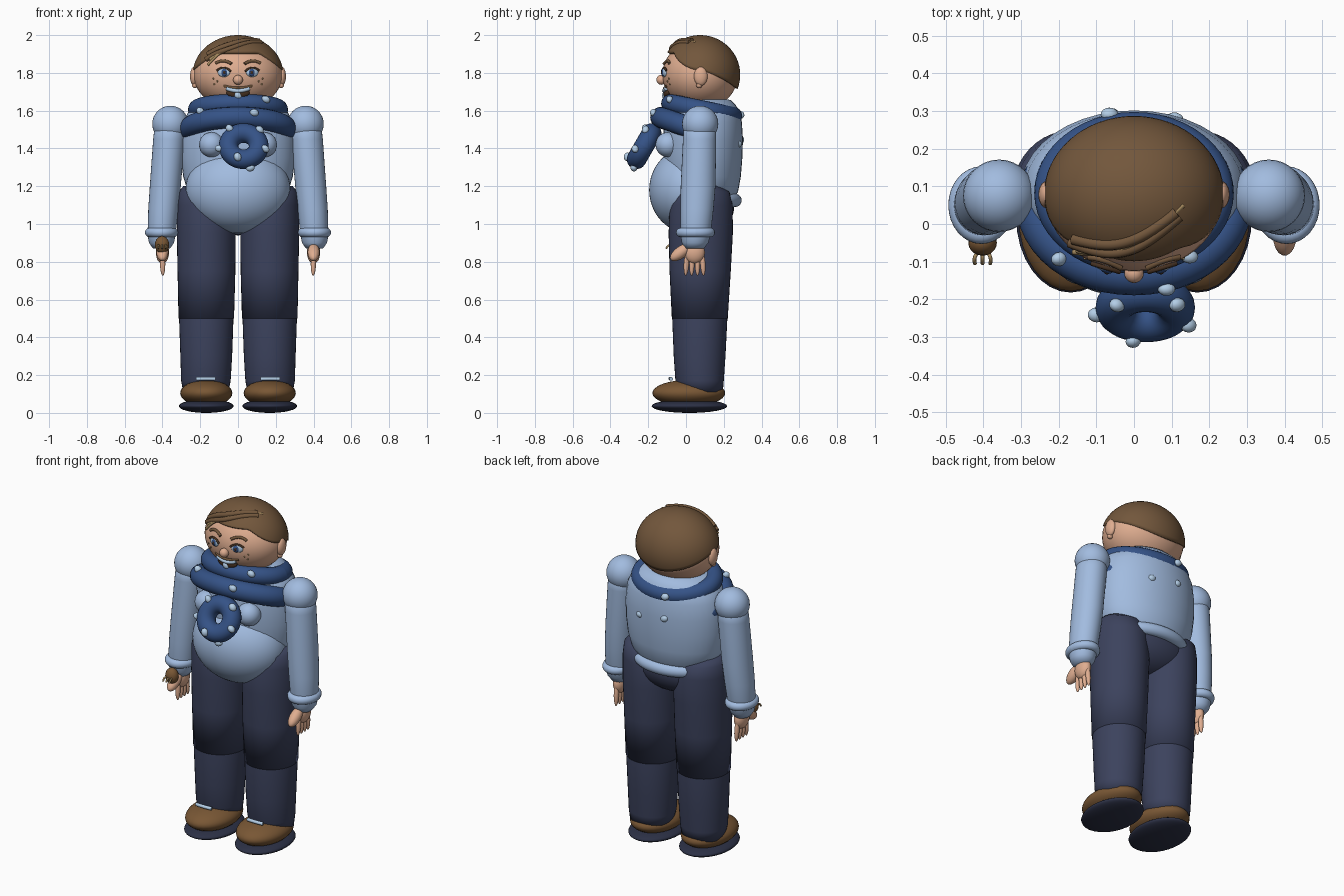
import bpy, bmesh, math
from mathutils import Vector, Matrix

if "Cube" in bpy.data.objects:
    bpy.data.objects.remove(bpy.data.objects["Cube"])


def mat(name, r, g, b):
    m = bpy.data.materials.new(name)
    m.use_nodes = True
    m.diffuse_color = (r, g, b, 1)
    m.node_tree.nodes["Principled BSDF"].inputs["Base Color"].default_value = (r, g, b, 1)
    return m


SHIRT = mat("shirt blue", .36, .50, .74)
PANTS = mat("trouser navy", .045, .055, .11)
SCARF = mat("scarf blue", .035, .085, .24)
SKIN = mat("skin", .74, .42, .28)
HAIR = mat("hair brown", .17, .095, .045)
SHOE = mat("shoe brown", .19, .095, .035)
TAN = mat("tan", .40, .27, .12)
SOLE = mat("sole navy", .025, .03, .06)
PALE = mat("pale blue", .50, .68, .88)
DARK = mat("dark brown", .06, .03, .015)


def finish(name, bm, m):
    bmesh.ops.recalc_face_normals(bm, faces=bm.faces)
    for f in bm.faces:
        f.smooth = True
    me = bpy.data.meshes.new(name)
    bm.to_mesh(me)
    bm.free()
    me.materials.append(m)
    ob = bpy.data.objects.new(name, me)
    bpy.context.collection.objects.link(ob)
    return ob


def ball(name, loc, rad, m, rot=(0, 0, 0), seg=32):
    bm = bmesh.new()
    bmesh.ops.create_uvsphere(bm, u_segments=seg, v_segments=seg // 2, radius=1)
    ob = finish(name, bm, m)
    ob.location, ob.rotation_euler = loc, rot
    ob.scale = rad if isinstance(rad, tuple) else (rad,) * 3
    return ob


def rings(name, loops, m, cap=True):
    """Skin a list of point loops into a tube."""
    bm = bmesh.new()
    rows = [[bm.verts.new(p) for p in loop] for loop in loops]
    n = len(rows[0])
    for a, b in zip(rows, rows[1:]):
        for i in range(n):
            bm.faces.new((a[i], a[(i + 1) % n], b[(i + 1) % n], b[i]))
    if cap:
        bm.faces.new(rows[0])
        bm.faces.new(rows[-1])
    return finish(name, bm, m)


def stack(name, sections, m, seg=40):
    """Horizontal ellipses given as x, y, z, radius x, radius y."""
    turn = [2 * math.pi * i / seg for i in range(seg)]
    return rings(name, [[(x + rx * math.cos(t), y + ry * math.sin(t), z) for t in turn]
                        for x, y, z, rx, ry in sections], m)


def torus(name, loc, rx, ry, tube, m, tilt=0, seg=48):
    """Ring with its axis along z, tilted about x; returns a surface point finder."""
    M = Matrix.Translation(loc) @ Matrix.Rotation(tilt, 4, 'X')

    def at(a, b):
        c = tube * math.cos(b)
        return M @ Vector(((rx + c) * math.cos(a), (ry + c) * math.sin(a), tube * math.sin(b)))
    turn = [2 * math.pi * i / 20 for i in range(20)]
    rings(name, [[at(2 * math.pi * j / seg, b) for b in turn] for j in range(seg + 1)], m, False)
    return at


def strand(name, pts, r, m):
    cu = bpy.data.curves.new(name, 'CURVE')
    cu.dimensions = '3D'
    cu.bevel_depth, cu.bevel_resolution, cu.use_fill_caps = r, 3, True
    sp = cu.splines.new('NURBS')
    sp.points.add(len(pts) - 1)
    sp.use_endpoint_u, sp.order_u = True, min(4, len(pts))
    for p, q in zip(sp.points, pts):
        p.co = (*q, 1)
    cu.materials.append(m)
    ob = bpy.data.objects.new(name, cu)
    bpy.context.collection.objects.link(ob)


def capsule(name, a, b, r, m):
    a, b = Vector(a), Vector(b)
    rot = (b - a).to_track_quat('Z', 'Y').to_euler()
    return ball(name, (a + b) / 2, (r, r, (b - a).length / 2 + r), m, rot, 20)


# Torso, belly and hips
stack("torso", [(0, .09, z, r, r * k) for z, r, k in (
    (1.665, .12, .9), (1.655, .18, .82), (1.63, .225, .77), (1.59, .265, .73), (1.54, .29, .71),
    (1.45, .302, .7), (1.35, .302, .69), (1.25, .29, .69), (1.17, .265, .7), (1.1, .2, .7))], SHIRT)
ball("belly", (0, .02, 1.18), (.278, .215, .23), SHIRT, seg=48)
ball("hips", (0, .095, 1.09), (.27, .16, .15), PANTS)
torus("shirt_hem", (0, .09, 1.125), .22, .17, .035, SHIRT)

HEAD = Vector((0, .075, 1.79))
for side, label in ((1, "left"), (-1, "right")):
    def P(x, y, z):
        return (side * x, y, z)
    # Chest and arm
    ball(label + "_chest", P(.14, -.095, 1.42), .066, SHIRT)
    ball(label + "_shoulder", P(.358, .075, 1.53), .096, SHIRT)
    stack(label + "_sleeve", [(side * x, y, z, a, b) for x, y, z, a, b in (
        (.358, .075, 1.55, .08, .085), (.365, .072, 1.45, .084, .088), (.385, .064, 1.2, .082, .092),
        (.395, .058, 1.08, .08, .088), (.405, .05, .94, .074, .08),
        (.405, .048, .90, .066, .07), (.405, .045, .87, .045, .05))], SHIRT, 32)
    torus(label + "_cuff", P(.405, .05, .955), .063, .078, .025, SHIRT, seg=32)
    # Hand
    ball(label + "_palm", P(.4, .045, .85), (.035, .055, .06), SKIN)
    for i in range(4):
        y = .005 + i * .027
        capsule(label + "_finger", P(.4, y, .84), P(.398, y + (i - 1.5) * .004, .74), .014, SKIN)
    capsule(label + "_thumb", P(.4, .0, .87), P(.4, -.055, .83), .032, SKIN)
    # Leg in two overlapping pieces, meeting at the knee
    stack(label + "_thigh", [(side * x, y, z, a, b) for x, y, z, a, b in (
        (.2, .09, 1.2, .09, .09), (.185, .085, 1.17, .13, .145), (.17, .08, 1.1, .154, .167),
        (.168, .078, .95, .156, .17), (.167, .075, .75, .153, .162), (.168, .073, .5, .147, .148))], PANTS)
    stack(label + "_shin", [(side * x, y, z, a, b) for x, y, z, a, b in (
        (.168, .073, .53, .141, .143), (.168, .073, .5, .144, .146), (.168, .072, .3, .137, .137),
        (.17, .072, .17, .131, .128), (.17, .08, .11, .12, .115))], PANTS)
    # Shoe
    ball(label + "_shoe", P(.168, .015, .105), (.138, .193, .07), SHOE)
    ball(label + "_sole", P(.168, .018, .036), (.145, .2, .036), SOLE)
    strand(label + "_lace", [P(.12, -.078, .18), P(.17, -.088, .183), P(.22, -.078, .18)], .01, PALE)
    # Ear and face features
    ball(label + "_ear", P(.232, .078, 1.782), (.022, .036, .05), SKIN, seg=20)
    ball(label + "_earlobe", P(.228, .07, 1.735), .016, SKIN, seg=16)

    def face(x, z, out=0.0):
        """Point on the front of the head at the given x and z."""
        d = 1 - (x / .235) ** 2 - ((z - HEAD.z) / .185) ** 2
        return Vector((side * x, HEAD.y - .2 * math.sqrt(max(d, 0)) - out, z))
    ball(label + "_eye", face(.075, 1.803), (.034, .012, .025), PALE, (0, 0, side * .3), 20)
    ball(label + "_iris", face(.073, 1.802, .007), (.018, .009, .02), SCARF, (0, 0, side * .3), 16)
    ball(label + "_pupil", face(.073, 1.802, .013), (.008, .006, .01), DARK, (0, 0, side * .3), 12)
    strand(label + "_eyelid", [face(.038, 1.808, .006), face(.075, 1.842, .01), face(.112, 1.812, .006)], .006, DARK)
    strand(label + "_eyebrow", [face(.035, 1.848, .004), face(.08, 1.878, .004), face(.12, 1.85, .004)], .008, HAIR)
    for x, z in ((.11, 1.755), (.13, 1.77), (.125, 1.74)):
        ball(label + "_freckle", face(x, z), .005, TAN, seg=8)

# Head, nose and smile
ball("head", HEAD, (.235, .2, .185), SKIN, seg=48)
ball("nose", face(0, 1.763, .008), .026, SKIN, seg=20)
ball("mouth", face(0, 1.695), (.062, .022, .03), DARK, (-.45, 0, 0), 24)
strand("teeth", [(-.06, face(.06, 1.71).y - .008, 1.718), (0, face(0, 1.69).y - .032, 1.693),
                 (.06, face(.06, 1.71).y - .008, 1.718)], .011, PALE)
strand("moustache", [(-.075, face(.075, 1.725).y, 1.732), (0, face(0, 1.72).y - .018, 1.708),
                     (.075, face(.075, 1.725).y, 1.732)], .007, HAIR)


# Hair cap: a dome whose lower edge follows the hairline
def hairline(t):
    front = -math.sin(t)
    if front > 0:
        return 1.815 + .095 * min(1, front * 1.25) ** 2
    return 1.815 - .1 * (-front) ** 1.3


def hair_point(t, k, size=1.0):
    low = math.acos((hairline(t) - HEAD.z) / .21)
    a = low * k
    return HEAD + Vector((.24 * math.sin(a) * math.cos(t), .212 * math.sin(a) * math.sin(t),
                          .21 * math.cos(a))) * size


turn = [2 * math.pi * i / 64 for i in range(64)]
rings("hair", [[hair_point(t, max(k, .01) / 20) for t in turn] for k in range(21)]
      + [[hair_point(t, 1, .9) for t in turn]], HAIR)


# Swept fringe locks laid over the dome
def lock(name, start, end, bow, r, m):
    pts = []
    for i in range(8):
        k = i / 7
        x = start[0] + (end[0] - start[0]) * k
        y = start[1] + (end[1] - start[1]) * k - bow * math.sin(math.pi * k)
        d = 1 - (x / .24) ** 2 - ((y - HEAD.y) / .214) ** 2
        pts.append((x, y, HEAD.z + .205 * math.sqrt(max(d, .03))))
    strand(name, pts, r, m)


lock("fringe_lock", (.11, .03), (-.16, -.04), .045, .016, HAIR)
lock("fringe_lock", (.12, .02), (-.17, -.05), .06, .014, HAIR)
lock("fringe_highlight", (.13, .05), (-.16, -.075), .05, .007, TAN)
lock("fringe_highlight", (.12, .02), (-.15, -.07), .045, .008, TAN)

# Scarf: two tilted wraps and a hanging loop
upper = torus("scarf_upper_wrap", (0, .083, 1.605), .215, .168, .05, SCARF, -.2)
lower = torus("scarf_lower_wrap", (0, .053, 1.5), .257, .197, .056, SCARF, -.33)
loop = torus("scarf_loop", (.03, -.222, 1.412), .08, .08, .052, SCARF, math.radians(60))
FRONT = -math.pi / 2
spots = [(lower, FRONT + .28, .2), (lower, FRONT - .75, .9), (lower, -FRONT + .2, .5),
         (lower, -FRONT - .35, 0), (upper, FRONT, .8), (upper, FRONT + .6, .4),
         (upper, -FRONT + .25, .3)]
spots += [(loop, a, b) for a, b in ((2.3, .9), (.75, .8), (-.3, .7), (-1.9, 1.2), (-1.3, -.2), (3.3, .2))]
for ring, a, b in spots:
    ball("scarf_spot", ring(a, b), (.024, .02, .018), PALE, (a, b, 0), 14)

# Small brown bauble with tan prongs in the right hand
ball("held_bauble", (-.402, -.05, .89), (.038, .034, .046), SHOE, seg=20)
for dx in (-.02, 0, .02):
    strand("bauble_prong", [(-.402 + dx / 2, -.07, .88), (-.402 + dx * 1.3, -.09, .9),
                            (-.402 + dx, -.105, .87)], .005, TAN)
